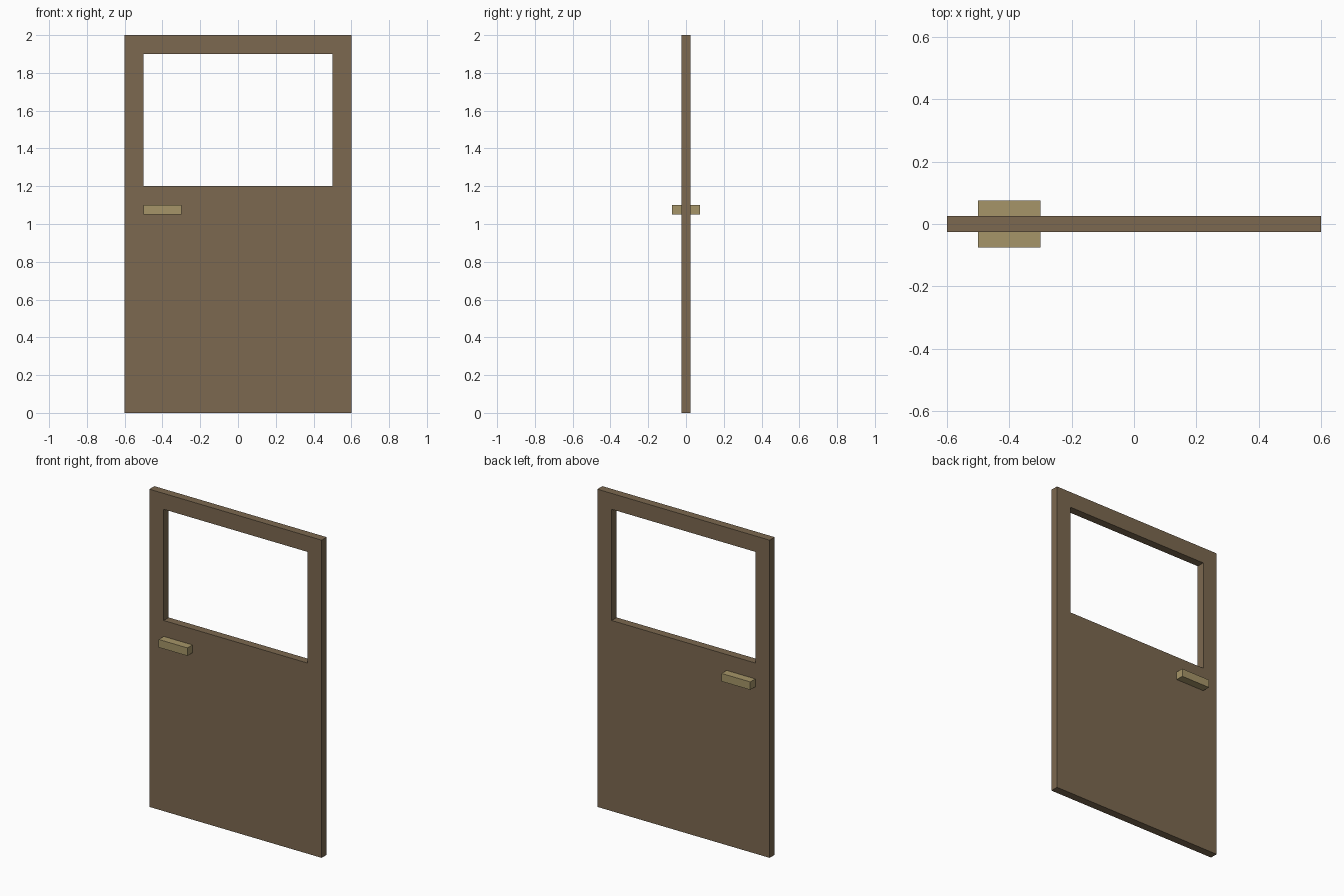
import bpy
import bmesh

if "Cube" in bpy.data.objects:
    bpy.data.objects.remove(bpy.data.objects["Cube"])


def material(name, rgb):
    mat = bpy.data.materials.new(name)
    mat.diffuse_color = (*rgb, 1)
    mat.use_nodes = True
    mat.node_tree.nodes["Principled BSDF"].inputs["Base Color"].default_value = mat.diffuse_color
    return mat


def add_object(name, bm, mat):
    bmesh.ops.recalc_face_normals(bm, faces=bm.faces)
    mesh = bpy.data.meshes.new(name)
    bm.to_mesh(mesh)
    bm.free()
    mesh.materials.append(mat)
    obj = bpy.data.objects.new(name, mesh)
    bpy.context.collection.objects.link(obj)
    return obj


wood = material("wood", (0.20, 0.14, 0.08))
brass = material("brass", (0.38, 0.30, 0.14))

# Door leaf: 3 x 3 grid of panels with the middle cell left open as the window
THICK = 0.05
xs = (-0.6, -0.5, 0.5, 0.6)
zs = (0, 1.2, 1.9, 2)
bm = bmesh.new()
grid = [[bm.verts.new((x, -THICK / 2, z)) for z in zs] for x in xs]
for i in range(3):
    for j in range(3):
        if (i, j) != (1, 1):
            bm.faces.new((grid[i][j], grid[i + 1][j],
                          grid[i + 1][j + 1], grid[i][j + 1]))
front = bm.faces[:]
back = bmesh.ops.extrude_face_region(bm, geom=front, use_keep_orig=True)
bmesh.ops.translate(bm, vec=(0, THICK, 0),
                    verts=[g for g in back["geom"] if isinstance(g, bmesh.types.BMVert)])
add_object("door_leaf", bm, wood)

# Handles: one block on each side of the door
for name, side in (("front_handle", -1), ("back_handle", 1)):
    bm = bmesh.new()
    bmesh.ops.create_cube(bm, size=1)
    bmesh.ops.scale(bm, vec=(0.2, 0.05, 0.05), verts=bm.verts)
    handle = add_object(name, bm, brass)
    handle.location = (-0.4, side * 0.05, 1.075)
